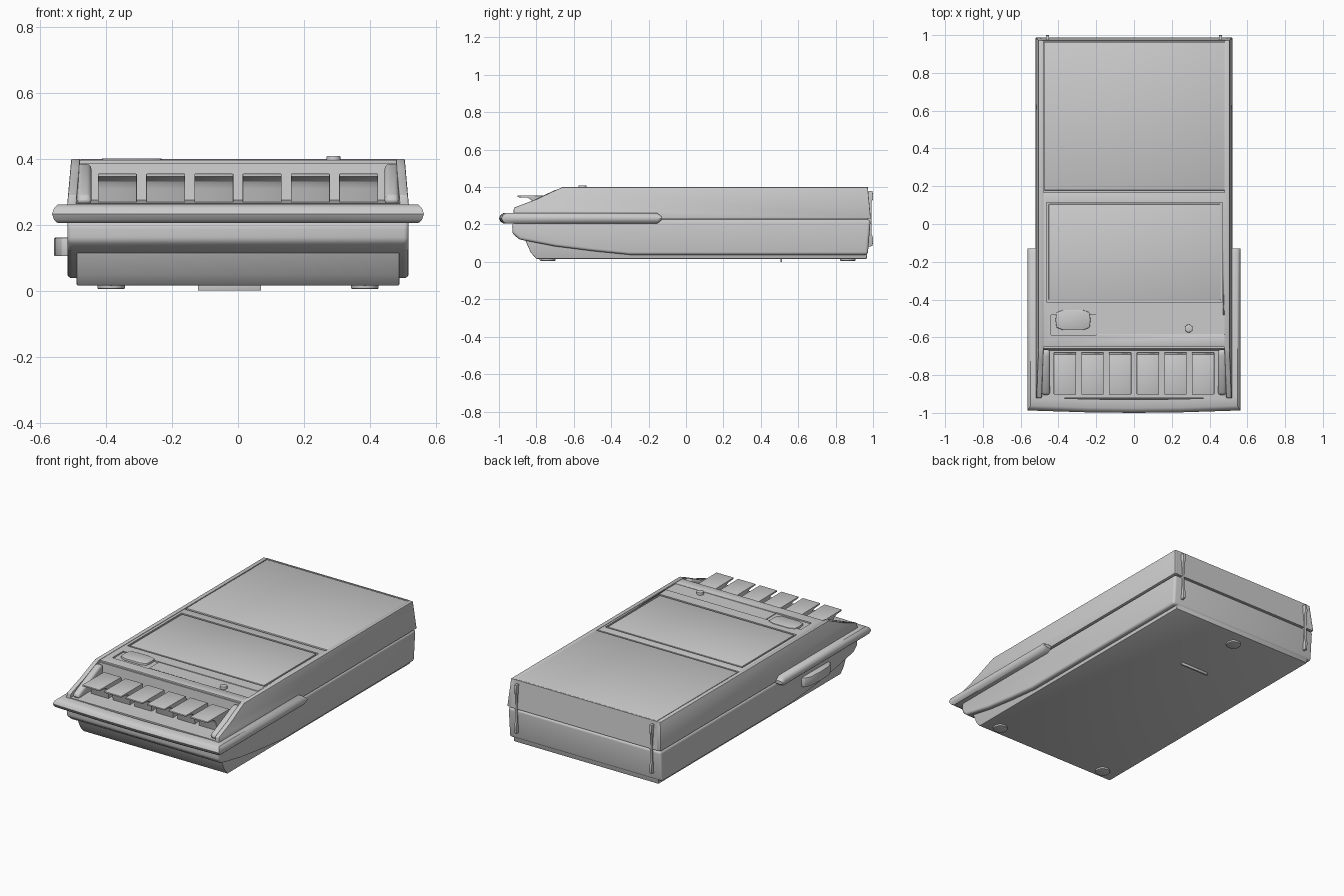
import bpy, bmesh, math
from mathutils import Vector

if "Cube" in bpy.data.objects:
    bpy.data.objects.remove(bpy.data.objects["Cube"])


def finish(name, bm, bevel=0.0, seg=2, angle=35):
    bmesh.ops.recalc_face_normals(bm, faces=bm.faces[:])
    me = bpy.data.meshes.new(name)
    bm.to_mesh(me)
    bm.free()
    ob = bpy.data.objects.new(name, me)
    bpy.context.collection.objects.link(ob)
    bpy.ops.object.select_all(action='DESELECT')
    bpy.context.view_layer.objects.active = ob
    ob.select_set(True)
    if bevel:
        m = ob.modifiers.new("Bevel", 'BEVEL')
        m.width, m.segments = bevel, seg
        m.limit_method, m.angle_limit = 'ANGLE', math.radians(30)
        bpy.ops.object.modifier_apply(modifier=m.name)
    bpy.ops.object.shade_smooth_by_angle(angle=math.radians(angle))
    return ob


def prism(name, yz, x0, x1, bevel=0.0, seg=2, taper=0.0):
    """Side profile extruded along x, narrowing above the seam."""
    bm = bmesh.new()
    rings = []
    for x in (x0, x1):
        rings.append([bm.verts.new((x * (1 - taper * max(0, z - 0.23)), y, z)) for y, z in yz])
    bm.faces.new(rings[0])
    bm.faces.new(rings[1])
    for i in range(len(yz)):
        j = (i + 1) % len(yz)
        bm.faces.new((rings[0][i], rings[0][j], rings[1][j], rings[1][i]))
    return finish(name, bm, bevel, seg)


def box(name, x0, x1, y0, y1, z0, z1, bevel=0.0, seg=2):
    return prism(name, [(y0, z0), (y1, z0), (y1, z1), (y0, z1)], x0, x1, bevel, seg)


def disc(name, x, y, z0, z1, r, bevel=0.003):
    bm = bmesh.new()
    bmesh.ops.create_cone(bm, cap_ends=True, segments=24, radius1=r, radius2=r, depth=z1 - z0)
    bmesh.ops.translate(bm, verts=bm.verts[:], vec=Vector((x, y, (z0 + z1) / 2)))
    return finish(name, bm, bevel)


def cut(ob, *size):
    cutter = box("cutter", *size)
    cutter.hide_render = True
    m = ob.modifiers.new("Cut", 'BOOLEAN')
    m.operation, m.solver, m.object = 'DIFFERENCE', 'EXACT', cutter
    bpy.context.view_layer.objects.active = ob
    bpy.ops.object.modifier_apply(modifier=m.name)
    bpy.data.objects.remove(cutter)


# Upper housing with the stepped key well, and its two side cheeks
prism("upper_housing", [(-0.92, 0.2), (0.975, 0.2), (0.965, 0.388), (-0.66, 0.388),
                        (-0.67, 0.275), (-0.92, 0.265)], -0.495, 0.495, taper=0.15)
cheek = [(-0.925, 0.231), (-0.92, 0.29), (-0.8, 0.335), (-0.72, 0.373), (-0.66, 0.4),
         (0.972, 0.4), (0.988, 0.231)]
for s, side in ((-1, "left"), (1, "right")):
    prism("cheek_" + side, cheek, s * 0.493, s * 0.521, 0.004, taper=0.17)
    prism("well_post_" + side, [(-0.905, 0.26), (-0.905, 0.288), (-0.7, 0.384), (-0.665, 0.384),
                                (-0.665, 0.26)], s * 0.445, s * 0.488, 0.014, 3)
prism("back_wall", [(0.95, 0.231), (0.988, 0.231), (0.972, 0.4), (0.966, 0.4)], -0.5, 0.5, taper=0.15)

# Lower housing with rising front edge, and the narrower tray beneath it
prism("lower_housing", [(-0.915, 0.226), (-0.93, 0.2), (-0.927, 0.15), (-0.89, 0.12), (-0.7, 0.083),
                        (-0.5, 0.058), (-0.3, 0.038), (0.972, 0.038), (0.987, 0.226)],
      -0.518, 0.518, 0.016, 4)
prism("bottom_tray", [(-0.875, 0.15), (-0.855, 0.105), (-0.83, 0.05), (-0.8, 0.016),
                      (0.966, 0.016), (0.975, 0.12), (0.975, 0.15)], -0.49, 0.49, 0.004)


# U-shaped bumper swept round the front and both sides
def bumper():
    half = [(0.515, -0.13, 1, 0, 0.35), (0.515, -0.155, 1, 0, 1), (0.515, -0.915, 1, 0, 1),
            (0.515, -0.917, 1, 1, 1), (0.25, -0.927, 0, 1, 1)]
    path = half + [(0, -0.93, 0, 1, 1)] + [(-x, y, -dx, dy, s) for x, y, dx, dy, s in half[::-1]]
    section = [(0, -0.028), (0.65, -0.028), (0.88, -0.018), (1, 0),
               (0.88, 0.018), (0.65, 0.028), (0, 0.028)]
    bm = bmesh.new()
    rings = [[bm.verts.new((x + dx * o * 0.049, y - dy * o * 0.07, 0.233 + z * s))
              for o, z in section] for x, y, dx, dy, s in path]
    n = len(section)
    for a, b in zip(rings, rings[1:]):
        for i in range(n):
            bm.faces.new((a[i], a[(i + 1) % n], b[(i + 1) % n], b[i]))
    bm.faces.new(rings[0])
    bm.faces.new(rings[-1])
    bmesh.ops.remove_doubles(bm, verts=bm.verts[:], dist=0.0001)
    finish("bumper", bm, angle=40)


bumper()

# Top panels: rear cover, and control deck with sunken window and strip
box("rear_cover", -0.477, 0.488, 0.178, 0.962, 0.38, 0.399, 0.005)
deck = box("control_deck", -0.484, 0.484, -0.652, 0.168, 0.38, 0.397, 0.002)
cut(deck, -0.462, 0.468, -0.412, 0.115, 0.389, 0.42)
cut(deck, -0.2, 0.478, -0.582, -0.482, 0.393, 0.42)
cut(deck, -0.44, -0.2, -0.587, -0.482, 0.389, 0.42)
box("window_panel", -0.452, 0.458, -0.402, 0.105, 0.385, 0.397, 0.003)

# Bowed rectangular button and round indicator
bm = bmesh.new()
outline = [(-0.41, -0.548), (-0.375, -0.562), (-0.27, -0.562), (-0.235, -0.548), (-0.23, -0.508),
           (-0.235, -0.468), (-0.27, -0.455), (-0.375, -0.455), (-0.41, -0.468), (-0.416, -0.508)]
face = bm.faces.new([bm.verts.new((x, y, 0.38)) for x, y in outline])
ext = bmesh.ops.extrude_face_region(bm, geom=[face])
bmesh.ops.translate(bm, vec=(0, 0, 0.021),
                    verts=[v for v in ext["geom"] if isinstance(v, bmesh.types.BMVert)])
finish("slide_button", bm, 0.004)
disc("indicator", 0.29, -0.553, 0.385, 0.409, 0.021)

# Six piano keys with overhanging lips
key = [(-0.902, 0.346), (-0.902, 0.355), (-0.69, 0.353), (-0.68, 0.265), (-0.815, 0.265),
       (-0.818, 0.31), (-0.828, 0.332), (-0.848, 0.343)]
for i in range(6):
    x = -0.366 + i * 0.1464
    prism("key_%d" % (i + 1), key, x - 0.059, x + 0.059, 0.002)

# Side handle grip on the left, with rounded outer corners
bm = bmesh.new()
grip = [(-0.50, -0.645), (-0.535, -0.635), (-0.553, -0.6), (-0.558, -0.51),
        (-0.553, -0.42), (-0.535, -0.385), (-0.50, -0.375)]
lo = [bm.verts.new((x, y, 0.105)) for x, y in grip]
hi = [bm.verts.new((x, y, 0.161)) for x, y in grip]
bm.faces.new(lo)
bm.faces.new(hi)
for i in range(len(grip)):
    j = (i + 1) % len(grip)
    bm.faces.new((lo[i], lo[j], hi[j], hi[i]))
finish("side_grip", bm, 0.003)

# Back strips with raised ends
for s, side in ((-1, "left"), (1, "right")):
    prism("back_strip_" + side, [(0.965, 0.08), (0.998, 0.085), (1.0, 0.13), (0.992, 0.15),
                                 (0.992, 0.32), (1.0, 0.335), (0.998, 0.38), (0.965, 0.38)],
          s * 0.458 - 0.007, s * 0.458 + 0.007, 0.001)

# Three feet and the thin rib underneath
for i, (x, y) in enumerate(((-0.385, -0.74), (0.385, -0.74), (-0.022, 0.865))):
    disc("foot_%d" % (i + 1), x, y, 0.006, 0.03, 0.042)
box("bottom_rib", -0.122, 0.07, 0.504, 0.514, 0.0, 0.03, 0.001)
